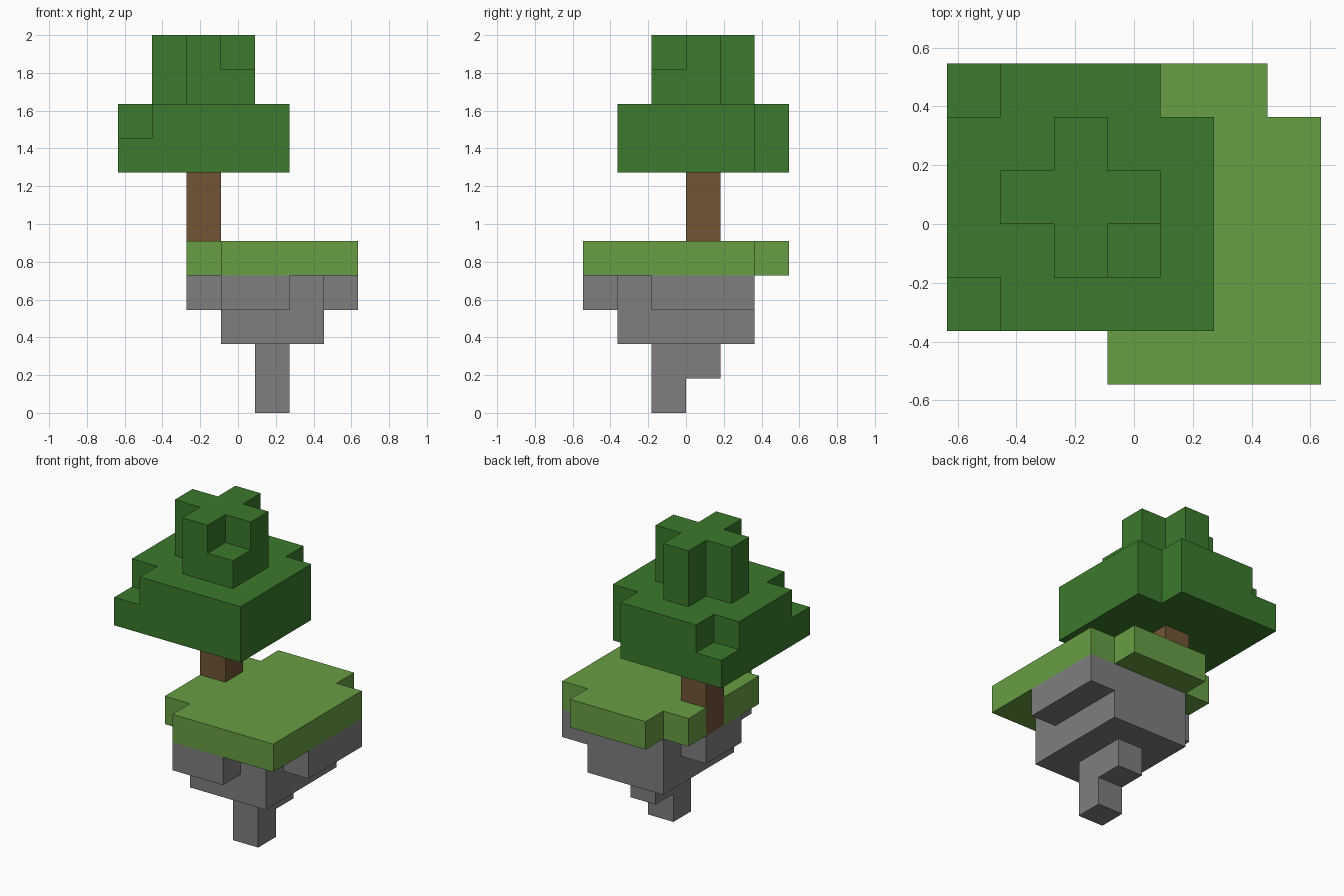
import bpy
import bmesh
from mathutils import Vector

cube = bpy.data.objects.get("Cube")
if cube:
    bpy.data.objects.remove(cube, do_unlink=True)

UNIT = 2 / 11          # edge of one block
COLS, ROWS = 7, 6      # footprint of the whole model in blocks


def make_material(name, color):
    mat = bpy.data.materials.new(name)
    mat.use_nodes = True
    mat.diffuse_color = (*color, 1)
    bsdf = next(n for n in mat.node_tree.nodes if n.type == 'BSDF_PRINCIPLED')
    bsdf.inputs["Base Color"].default_value = (*color, 1)
    bsdf.inputs["Roughness"].default_value = 0.9
    return mat


def slab(name, mat, plan, bottom, height=1):
    """Extrude a block plan (rows listed back to front) into one clean prism."""
    bm = bmesh.new()
    for r, row in enumerate(plan.split()):
        for c, mark in enumerate(row):
            if mark == "#":
                x, y = c - COLS / 2, ROWS / 2 - 1 - r
                corners = ((x, y), (x + 1, y), (x + 1, y + 1), (x, y + 1))
                bm.faces.new([bm.verts.new(Vector((*p, bottom)) * UNIT) for p in corners])
    bmesh.ops.remove_doubles(bm, verts=bm.verts[:], dist=0.001)
    grown = bmesh.ops.extrude_face_region(bm, geom=bm.faces[:])["geom"]
    top = [g for g in grown if isinstance(g, bmesh.types.BMVert)]
    bmesh.ops.translate(bm, verts=top, vec=(0, 0, height * UNIT))
    bmesh.ops.recalc_face_normals(bm, faces=bm.faces[:])
    # Merge coplanar block faces, keeping every stepped corner
    bmesh.ops.dissolve_limit(bm, angle_limit=0.02, verts=bm.verts[:], edges=bm.edges[:])
    mesh = bpy.data.meshes.new(name)
    bm.to_mesh(mesh)
    bm.free()
    mesh.materials.append(mat)
    obj = bpy.data.objects.new(name, mesh)
    bpy.context.collection.objects.link(obj)


stone = make_material("grey stone", (0.21, 0.21, 0.21))
grass = make_material("light grass green", (0.137, 0.34, 0.056))
bark = make_material("brown bark", (0.16, 0.09, 0.036))
leaf = make_material("dark leaf green", (0.043, 0.192, 0.025))

# Floating rock, from the hanging tip upwards
slab("rock_tip", stone, "....... ....... ....... ....#.. ....... .......", 0)
slab("rock_neck", stone, "....... ....... ....#.. ....#.. ....... .......", 1)
slab("rock_body", stone, "....... ...###. ...###. ...###. ...###. .......", 2)
slab("rock_shelf", stone, "....... ...#### ..##### ..##### ...###. ...##..", 3)

# Turf, with a gap where the trunk is rooted
slab("grass_top", grass, "...###. ..##### ...#### ..##### ..##### ...####", 4)

# Trunk
slab("trunk", bark, "....... ....... ..#.... ....... ....... .......", 4, 3)

# Foliage tiers
slab("foliage_base", leaf, "####... #####.. #####.. #####.. #####.. .......", 7)
slab("foliage_middle", leaf, ".###... #####.. #####.. #####.. .####.. .......", 8)
slab("foliage_upper", leaf, "....... ..#.... .###... ..##... ....... .......", 9)
slab("foliage_crown", leaf, "....... ..#.... .###... ..#.... ....... .......", 10)
